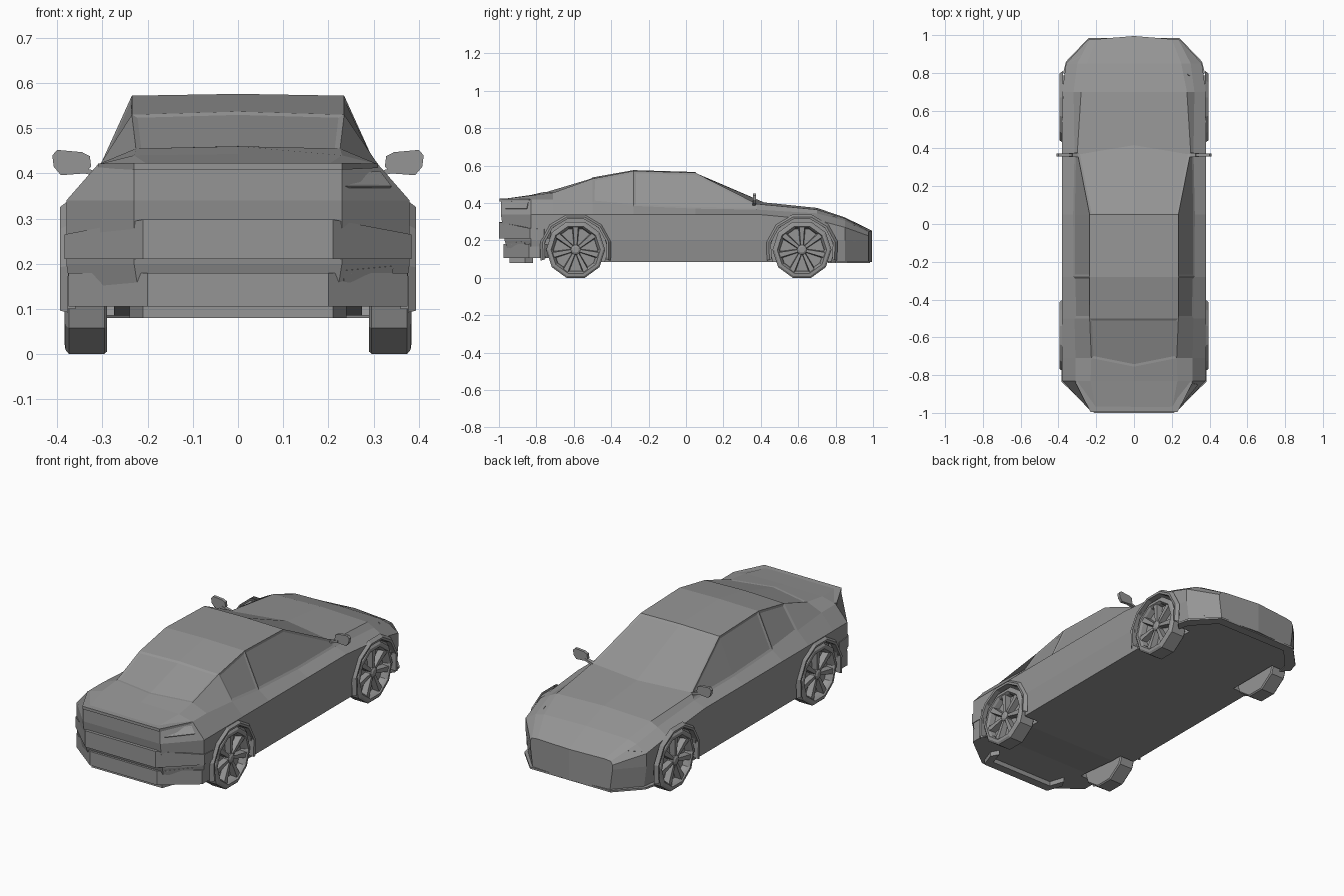
import bpy, bmesh, math
from mathutils import Vector
from mathutils.bvhtree import BVHTree

old = bpy.data.objects.get("Cube")
if old:
    bpy.data.objects.remove(old)

grey = bpy.data.materials.new("plain grey")
grey.use_nodes = True
COLOUR = (0.3, 0.3, 0.3, 1)
grey.diffuse_color = COLOUR
grey.node_tree.nodes["Principled BSDF"].inputs["Base Color"].default_value = COLOUR


def finish(bm, name, mirror=False):
    bmesh.ops.remove_doubles(bm, verts=bm.verts, dist=1e-5)
    bmesh.ops.recalc_face_normals(bm, faces=bm.faces)
    mesh = bpy.data.meshes.new(name)
    bm.to_mesh(mesh)
    bm.free()
    mesh.materials.append(grey)
    ob = bpy.data.objects.new(name, mesh)
    bpy.context.collection.objects.link(ob)
    if mirror:
        ob.modifiers.new("Mirror", 'MIRROR')
    return ob


def loft(bm, rings, closed=True):
    """Skin a list of equal point rings."""
    rows = [[bm.verts.new(p) for p in r] for r in rings]
    n = len(rows[0])
    for a, b in zip(rows, rows[1:]):
        for i in range(n if closed else n - 1):
            j = (i + 1) % n
            bm.faces.new((a[i], a[j], b[j], b[i]))
    return rows


# Body shell: rails run back to front, each with (x, z) at every station
STATIONS = (-.99, -.83, -.71, -.5, -.28, .05, .38, .7, .85, .975)
WIDTH = (.23, .38, .38, .38, .38, .38, .38, .38, .36, .245)
BELT_X = (.23, .31, .31, .315, .32, .322, .315, .32, .3, .235)
BELT_Z = (.41, .42, .42, .405, .385, .37, .365, .345, .305, .243)
ROOF_X = (.2, .23, .226, .235, .235, .235, .3, .28, .25, .2)
ROOF_Z = (.42, .44, .455, .53, .572, .562, .395, .365, .318, .248)
TOP_Z = (.42, .443, .46, .537, .576, .566, .402, .374, .323, .252)
SIDE_Z = (.34, .34, .34, .34, .34, .34, .34, .31, .27, .225)

bm = bmesh.new()
rings = []
for i, y in enumerate(STATIONS):
    w = WIDTH[i]
    zb = .105 if i < 3 else .085
    half = [(0, zb), (w - .015, zb), (w, .2), (w, SIDE_Z[i]),
            (BELT_X[i], BELT_Z[i]), (ROOF_X[i], ROOF_Z[i]), (0, TOP_Z[i])]
    ring = []
    for k, (x, z) in enumerate(half):
        yy = y
        if i == 0:
            yy += (.05, .05, .02, 0, 0, 0, 0)[k]
        if i == 9:
            yy += .02 * (1 - x / .245)
        if k == 6:
            yy += {2: -.045, 6: .05}.get(i, 0)
        ring.append((x, yy, z))
    rings.append(ring + [(-x, yy, z) for x, yy, z in ring[5:0:-1]])
rows = loft(bm, rings)
tail, nose = rows[0], rows[-1]
bm.faces.new(nose[:7])
bm.faces.new(nose[6:] + nose[:1])
bm.faces.new((tail[0], tail[1], tail[11]))
for k in range(1, 5):
    bm.faces.new((tail[k], tail[k + 1], tail[11 - k], tail[12 - k]))
bm.faces.new(tail[5:8])
bmesh.ops.recalc_face_normals(bm, faces=bm.faces)


def patch(spans, k):
    """Faces of the shell in a run of stations on chosen strips."""
    out = []
    for s in spans:
        for q in k:
            want = {rows[s][q], rows[s][q + 1], rows[s + 1][q], rows[s + 1][q + 1]}
            out += [f for f in rows[s][q].link_faces if set(f.verts) == want]
    return out


# Glass: set back slightly inside its frames
groups = [patch((6 - 1,), (5, 6)), patch((2,), (5, 6))]
for strip in (4, 7):
    groups += [patch((4, 5), (strip,)), patch((3,), (strip,))]
for g in groups:
    bmesh.ops.inset_region(bm, faces=g, thickness=.012, depth=-.004, use_even_offset=True)
body = finish(bm, "body_shell")
surface = BVHTree.FromPolygons([v.co for v in body.data.vertices],
                               [p.vertices[:] for p in body.data.polygons])

# Wheel arches cut from the shell
WHEELS = (-.59, .62)
HUB_Z = .15
for y in WHEELS:
    for s in (1, -1):
        bpy.ops.mesh.primitive_cylinder_add(vertices=10, radius=.174, depth=.3,
                                            location=(s * .425, y, HUB_Z), rotation=(0, math.pi / 2, 0))
        cutter = bpy.context.object
        cutter.hide_render = True
        mod = body.modifiers.new("arch", 'BOOLEAN')
        mod.operation, mod.solver, mod.object = 'DIFFERENCE', 'EXACT', cutter
        bpy.context.view_layer.objects.active = body
        bpy.ops.object.modifier_apply(modifier=mod.name)
        bpy.data.objects.remove(cutter)


def onto(view, a, b):
    """Project a 2D point on to the shell from one side."""
    start, way = {"rear": ((a, -2, b), (0, 1, 0)), "nose": ((a, 2, b), (0, -1, 0)),
                  "side": ((2, a, b), (-1, 0, 0)), "top": ((a, b, 2), (0, 0, -1))}[view]
    return surface.ray_cast(Vector(start), Vector(way))[0]


def panel(name, view, polys, lift=.006, rim=.008, mirror=True):
    """Raised trim with a sunken middle, laid on the shell."""
    bm = bmesh.new()
    for poly in polys:
        bm.faces.new([bm.verts.new(onto(view, *p)) for p in poly])
    bmesh.ops.remove_doubles(bm, verts=bm.verts, dist=1e-5)
    bmesh.ops.recalc_face_normals(bm, faces=bm.faces)
    out = {"rear": (0, -1, 0), "nose": (0, 1, 0), "side": (1, 0, 0), "top": (0, 0, 1)}[view]
    for f in bm.faces:
        f.normal_update()
        if f.normal.dot(Vector(out)) < 0:
            f.normal_flip()
    faces = bm.faces[:]
    ext = bmesh.ops.extrude_face_region(bm, geom=faces, use_keep_orig=True)["geom"]
    top = [f for f in ext if isinstance(f, bmesh.types.BMFace)]
    shift = sum((f.normal for f in faces), Vector()).normalized() * lift
    for v in {v for f in top for v in f.verts}:
        v.co += shift
    if rim:
        bmesh.ops.inset_region(bm, faces=top, thickness=rim, depth=0, use_even_offset=True)
        for v in {v for f in top for v in f.verts}:
            v.co -= shift * .8
    return finish(bm, name, mirror)


def strip(name, view, path, width, axis, lift=.003):
    """Narrow raised line following a path."""
    quads = []
    for (a, b), (c, d) in zip(path, path[1:]):
        da, db = (width, 0) if axis == 0 else (0, width)
        quads.append([(a, b), (c, d), (c + da, d + db), (a + da, b + db)])
    return panel(name, view, quads, lift, 0)


# Lamps, vents and grille
panel("tail_lamp", "rear", [[(.17, .395), (.225, .372), (.34, .372), (.315, .405)]])
panel("rear_vent", "rear", [[(.235, .16), (.235, .185), (.345, .195), (.335, .145)]])
panel("headlamp", "top", [[(.27, .9), (.285, .79), (.345, .76), (.35, .85)]])
panel("fog_lamp", "side", [[(.9 + .016 * math.cos(t * math.pi / 3), .21 + .02 * math.sin(t * math.pi / 3))
                            for t in range(6)]], .004, .004)
panel("nose_vent", "side", [[(.9, .16), (.955, .165), (.945, .105), (.91, .11)]], .004)
hexagon = [(0, .23), (.15, .222), (.225, .175), (.15, .105), (0, .1)]
panel("grille", "nose", [hexagon, [(-x, z) for x, z in hexagon]], .006, .012, False)

# Door seam, shoulder crease and handle
strip("door_seam", "side", [(-.24, .335), (-.235, .25), (-.21, .17), (-.17, .09)], .008, 0)
strip("shoulder_crease", "side", [(-.8, .335), (-.2, .335), (.42, .335)], .005, 1)
panel("door_handle", "side", [[(-.22, .338), (-.14, .338), (-.15, .322), (-.205, .322)]], .009, 0)


def band(name, half):
    """Bar following a mirrored plan; each point is x, y, bottom, top."""
    path = half + [(-x, y, a, b) for x, y, a, b in reversed(half)]
    bm = bmesh.new()
    rows = loft(bm, [[(x, y, a), (x, y, b), (x * .9, y * .95, b), (x * .9, y * .95, a)]
                     for x, y, a, b in path])
    bm.faces.new(rows[0])
    bm.faces.new(rows[-1])
    return finish(bm, name)


band("rear_bumper", [(.383, -.76, .21, .26), (.384, -.835, .21, .265), (.21, -1, .21, .298)])
band("rear_skirt", [(.375, -.78, .105, .18), (.375, -.84, .105, .18), (.2, -.975, .105, .18)])
band("rear_diffuser", [(.24, -.86, .08, .107), (.21, -.945, .08, .107)])
band("front_splitter", [(.375, .8, .08, .09), (.36, .86, .08, .09), (.24, .985, .08, .09)])
band("tail_spoiler", [(.31, -.84, .412, .422), (.23, -.996, .408, .423)])


def circle(x, r, y, n=10, start=0.0, sweep=math.tau, count=None):
    count = count or n
    return [(x, y + r * math.cos(start + sweep * i / n), HUB_Z + r * math.sin(start + sweep * i / n))
            for i in range(count)]


# Wheels: ten sided tyre, dished rim, seven spokes and a hub
for label, y in zip(("rear", "front"), WHEELS):
    bm = bmesh.new()
    R = .15 / math.cos(math.pi / 10)
    steps = ((.29, .02), (.29, R - .006), (.296, R), (.374, R), (.382, R - .01), (.384, .132),
             (.372, .124), (.345, .118), (.345, .02))
    rows = loft(bm, [circle(x, r, y) for x, r in steps])
    bm.faces.new(rows[0])
    bm.faces.new(rows[-1])
    finish(bm, label + "_tyre", True)

    bm = bmesh.new()
    for i in range(7):
        t = math.tau * i / 7 + math.pi / 2
        along, across = Vector((0, math.cos(t), math.sin(t))), Vector((0, -math.sin(t), math.cos(t)))
        ends = []
        for r, w, x in ((.012, .009, .372), (.126, .02, .378)):
            c = Vector((0, y, HUB_Z)) + along * r
            ends.append([c + across * q + Vector((d, 0, 0))
                         for q, d in ((-w, .34), (-w * .7, x), (w * .7, x), (w, .34))])
        rows = loft(bm, ends)
        bm.faces.new(rows[0])
        bm.faces.new(rows[1])
    finish(bm, label + "_spokes", True)

    bm = bmesh.new()
    rows = loft(bm, [circle(x, r, y) for x, r in ((.34, .03), (.374, .026), (.38, .016))])
    bm.faces.new(rows[-1])
    finish(bm, label + "_hub", True)

    # Arch lip around the opening
    bm = bmesh.new()
    span = dict(n=7, start=-.3, sweep=math.pi + .6, count=8)
    loft(bm, [circle(x, r, y, **span) for x, r in ((.36, .17), (.392, .17), (.394, .182), (.376, .196))], False)
    finish(bm, label + "_arch_lip", True)

# Door mirrors: rounded pods on short stalks
bm = bmesh.new()
outline = [(.325, .415), (.328, .438), (.345, .447), (.4, .452), (.411, .44), (.408, .415), (.392, .396), (.34, .4)]
rows = loft(bm, [[(x, y, z) for x, z in outline] for y in (.358, .374)])
for r in rows:
    bm.faces.new(r)
finish(bm, "door_mirror", True)
bm = bmesh.new()
rows = loft(bm, [[(x, y, z) for y in (.355, .375)] + [(x, .375, z + .012), (x, .355, z + .012)]
                 for x, z in ((.29, .385), (.345, .402))])
for r in rows:
    bm.faces.new(r)
finish(bm, "mirror_stalk", True)
